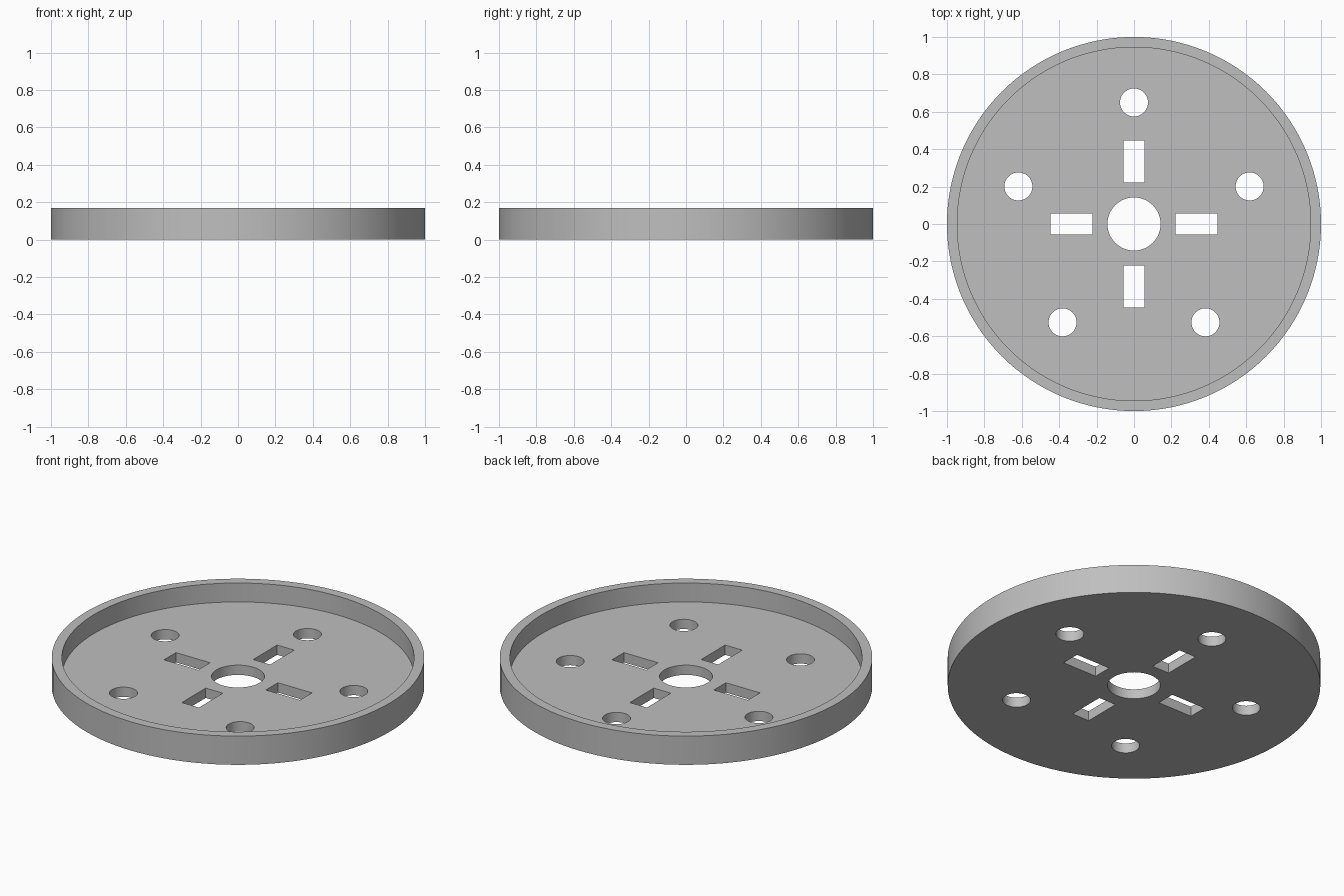
import bpy, bmesh
from math import pi, radians
from mathutils import Matrix

HEIGHT, FLOOR = 0.17, 0.058
SEGMENTS = 128

default = bpy.data.objects.get("Cube")
if default:
    bpy.data.objects.remove(default)

grey = bpy.data.materials.new("plain grey")
grey.use_nodes = True
colour = (0.52, 0.52, 0.52, 1)
grey.diffuse_color = colour
grey.node_tree.nodes["Principled BSDF"].inputs["Base Color"].default_value = colour


def make_object(name, bm):
    bmesh.ops.recalc_face_normals(bm, faces=bm.faces)
    mesh = bpy.data.meshes.new(name)
    bm.to_mesh(mesh)
    bm.free()
    mesh.materials.append(grey)
    obj = bpy.data.objects.new(name, mesh)
    bpy.context.collection.objects.link(obj)
    return obj


def add_cylinder(bm, radius, bottom, top, x=0, angle=0, segments=SEGMENTS):
    place = Matrix.Rotation(angle, 4, "Z") @ Matrix.Translation((x, 0, (bottom + top) / 2))
    bmesh.ops.create_cone(bm, cap_ends=True, segments=segments, radius1=radius,
                          radius2=radius, depth=top - bottom, matrix=place)


# Round tray: a disc whose top is inset to a rim and sunk to the floor
bm = bmesh.new()
add_cylinder(bm, 1, 0, HEIGHT)
top = max(bm.faces, key=lambda f: f.calc_center_median().z)
rim = bmesh.ops.inset_region(bm, faces=[top], thickness=0.055)
wall = bmesh.ops.extrude_face_region(bm, geom=[top])
bmesh.ops.translate(bm, vec=(0, 0, FLOOR - HEIGHT),
                    verts=[v for v in wall["geom"] if isinstance(v, bmesh.types.BMVert)])
if top.is_valid:
    bmesh.ops.delete(bm, geom=[top], context="FACES_ONLY")
tray = make_object("round_tray", bm)

# Cutters: centre bore, five bolt holes, four radial slots
bm = bmesh.new()
add_cylinder(bm, 0.142, -0.1, 0.3, segments=64)
for i in range(5):
    add_cylinder(bm, 0.075, -0.1, 0.3, 0.65, radians(90 + 72 * i), 48)
for i in range(4):
    place = (Matrix.Rotation(i * pi / 2, 4, "Z") @ Matrix.Translation((0.334, 0, 0.1))
             @ Matrix.Diagonal((0.224, 0.112, 0.4, 1)))
    bmesh.ops.create_cube(bm, size=1, matrix=place)
cutter = make_object("hole_cutter", bm)
cutter.hide_render = True

# Cut the holes, then smooth the round walls
cut = tray.modifiers.new("holes", "BOOLEAN")
cut.operation = "DIFFERENCE"
cut.solver = "EXACT"
cut.object = cutter
bpy.ops.object.select_all(action="DESELECT")
tray.select_set(True)
bpy.context.view_layer.objects.active = tray
bpy.ops.object.modifier_apply(modifier=cut.name)
bpy.data.objects.remove(cutter)
bpy.ops.object.shade_smooth_by_angle(angle=radians(30))
